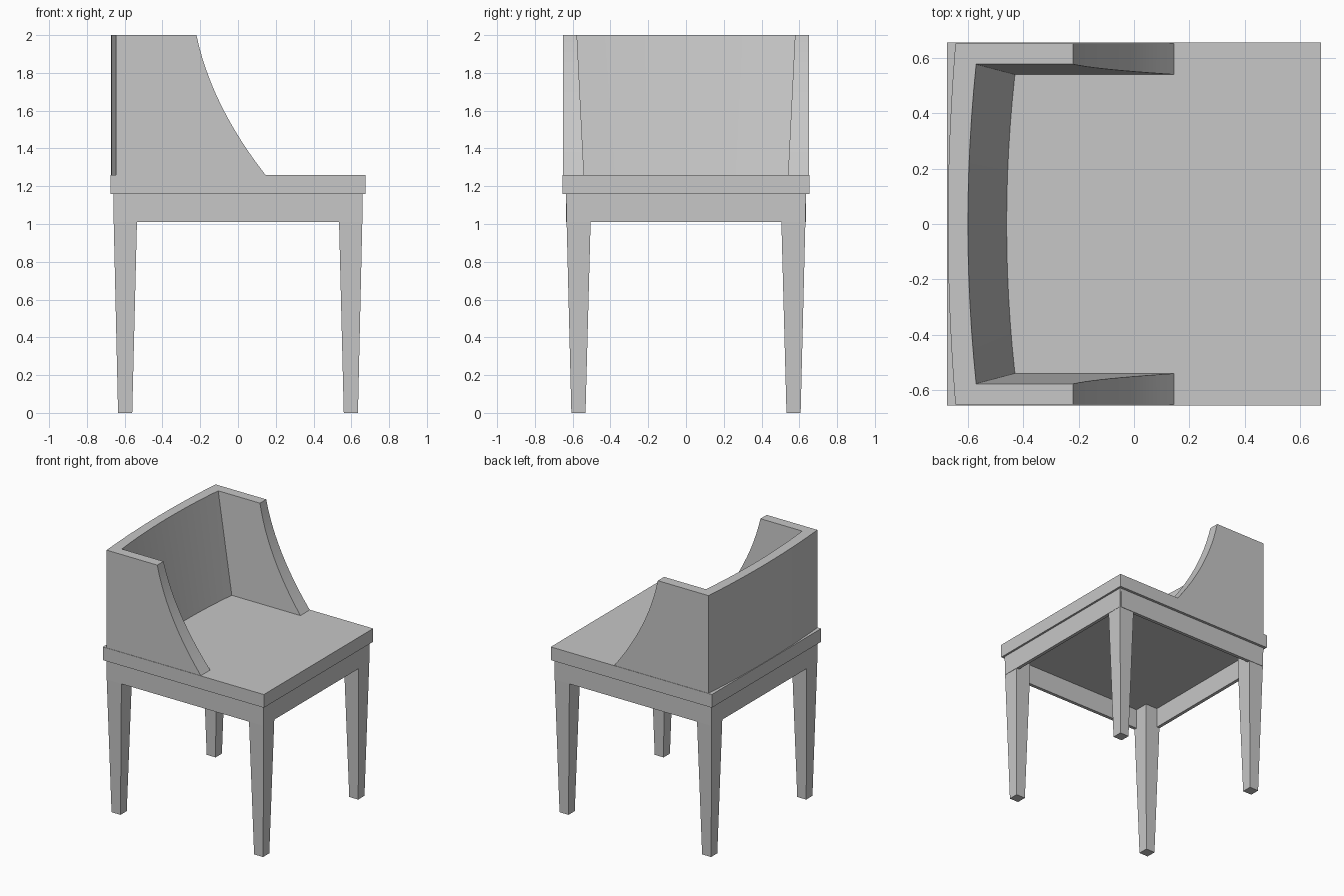
import bpy
import bmesh
import math

if "Cube" in bpy.data.objects:
    bpy.data.objects.remove(bpy.data.objects["Cube"], do_unlink=True)

grey = bpy.data.materials.new("plain grey")
grey.use_nodes = True
grey.diffuse_color = (0.57, 0.57, 0.57, 1)
grey.node_tree.nodes["Principled BSDF"].inputs["Base Color"].default_value = grey.diffuse_color

SEAT_TOP, SEAT_BOTTOM, APRON_BOTTOM, TOP = 1.26, 1.16, 1.01, 2.0


def loft(name, rings):
    """Closed solid through rings of equal point count."""
    bm = bmesh.new()
    loops = [[bm.verts.new(p) for p in ring] for ring in rings]
    count = len(loops[0])
    for low, high in zip(loops, loops[1:]):
        for i in range(count):
            j = (i + 1) % count
            bm.faces.new((low[i], low[j], high[j], high[i]))
    bm.faces.new(loops[0][::-1])
    bm.faces.new(loops[-1])
    bmesh.ops.recalc_face_normals(bm, faces=bm.faces)
    mesh = bpy.data.meshes.new(name)
    bm.to_mesh(mesh)
    bm.free()
    mesh.materials.append(grey)
    obj = bpy.data.objects.new(name, mesh)
    bpy.context.collection.objects.link(obj)
    return obj


def rect(x0, x1, y0, y1, z):
    return [(x0, y0, z), (x1, y0, z), (x1, y1, z), (x0, y1, z)]


def box(name, x0, x1, y0, y1, z0, z1):
    return loft(name, [rect(x0, x1, y0, y1, z0), rect(x0, x1, y0, y1, z1)])


# Seat slab
box("seat", -0.675, 0.675, -0.655, 0.655, SEAT_BOTTOM, SEAT_TOP)

# Thin apron rails and tapered legs, both mirrored
AX, AY, RAIL = 0.66, 0.635, 0.025
for s, side in ((-1, "right"), (1, "left")):
    box(f"apron_{side}", -AX + 0.01, AX - 0.01, s * AY, s * (AY - RAIL), APRON_BOTTOM, SEAT_BOTTOM)
    box(f"apron_{'back' if s < 0 else 'front'}", s * AX, s * (AX - RAIL),
        -AY + 0.01, AY - 0.01, APRON_BOTTOM, SEAT_BOTTOM)
    for t, end in ((-1, "back"), (1, "front")):
        loft(f"leg_{end}_{side}", [
            rect(t * 0.56, t * 0.635, s * 0.532, s * 0.607, 0),
            rect(t * 0.535, t * 0.658, s * 0.505, s * 0.632, APRON_BOTTOM),
            rect(t * 0.535, t * AX, s * 0.505, s * AY, SEAT_BOTTOM)])


# Wraparound backrest: U-shaped sections with sloping inside and swept arm fronts
def bowed(x_end, bow, half, z, steps=12):
    points = []
    for i in range(steps + 1):
        v = 2 * i / steps - 1
        points.append((x_end - bow * (1 - v * v), v * half, z))
    return points


def section(z):
    t = (z - SEAT_TOP) / (TOP - SEAT_TOP)
    front = 0.145 - 0.575 * t + 0.21 * t * t
    inner_y = 0.54 + 0.037 * t
    inner_x = -0.43 - 0.14 * t
    outer = bowed(-0.645, 0.027, 0.652, z)
    inner = bowed(inner_x, 0.03, inner_y, z)
    return ([(front, -0.652, z)] + outer + [(front, 0.652, z), (front, inner_y, z)]
            + inner[::-1] + [(front, -inner_y, z)])


LEVELS = 12
backrest = loft("backrest", [section(SEAT_TOP + (TOP - SEAT_TOP) * i / LEVELS)
                             for i in range(LEVELS + 1)])
bpy.ops.object.select_all(action="DESELECT")
backrest.select_set(True)
bpy.context.view_layer.objects.active = backrest
bpy.ops.object.shade_smooth_by_angle(angle=math.radians(30))
